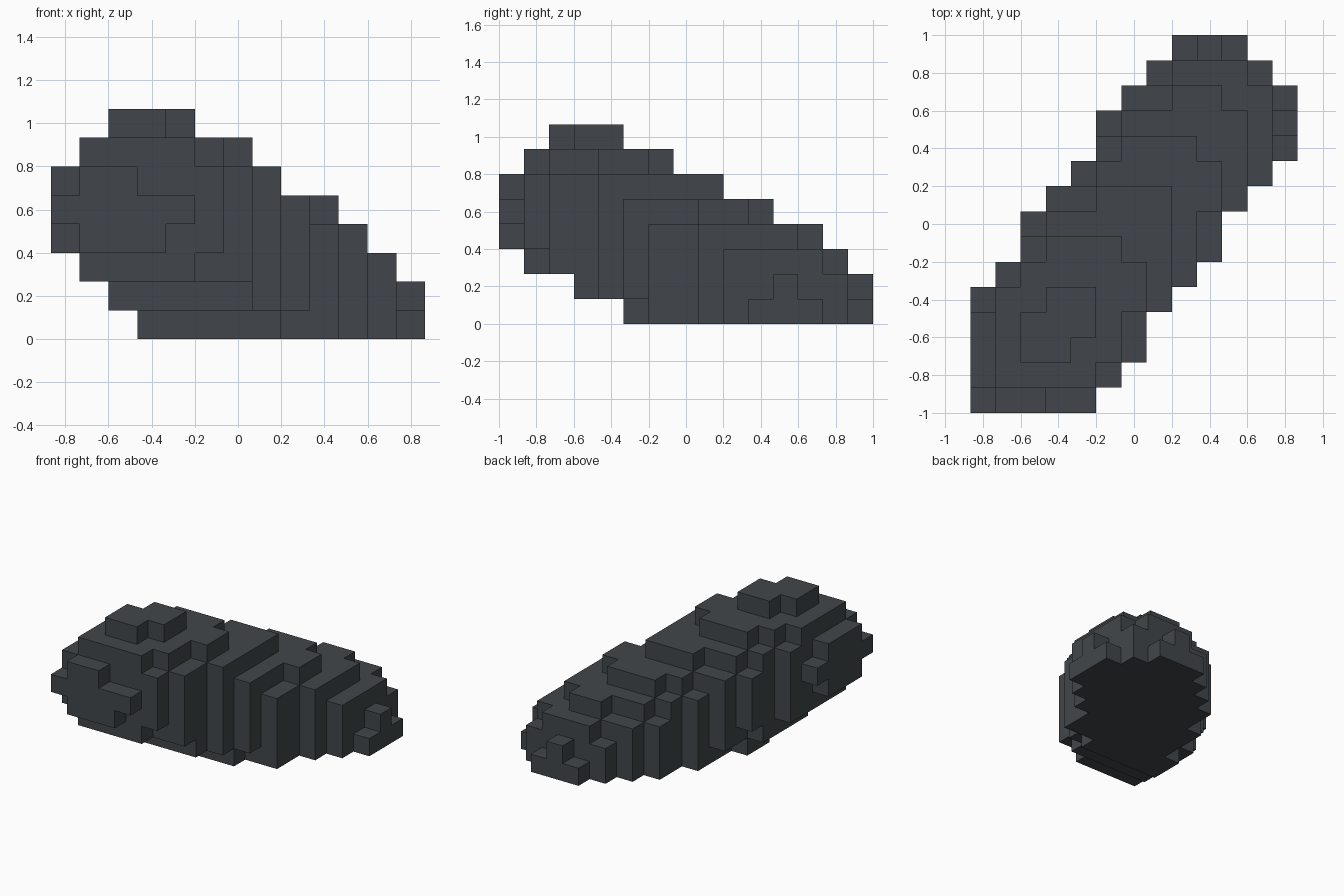
import bpy, bmesh
from mathutils import Vector

cube = bpy.data.objects.get("Cube")
if cube:
    bpy.data.objects.remove(cube, do_unlink=True)

NX, NY, NZ = 13, 15, 8
CELL = 2 / NY

# Outline spans (first and last block) that trim the tilted body
TOP_SPANS = [(0, 4), (0, 5), (0, 6), (0, 6), (0, 7), (1, 8), (2, 9), (2, 9),
             (3, 10), (4, 11), (5, 12), (5, 12), (6, 12), (7, 11), (8, 10)]
FRONT_SPANS = [(3, 12), (2, 12), (1, 11), (0, 10), (0, 9), (0, 7), (1, 6), (2, 4)]
SIDE_SPANS = [(5, 14), (3, 14), (1, 13), (0, 12), (0, 10), (0, 8), (1, 6), (2, 4)]

# Axis of the capsule, from the raised end to the sunken end
HIGH_END = Vector((3, 3, 4))
LOW_END = Vector((9, 11, 0))
AXIS = LOW_END - HIGH_END
NOSE = Vector((2, 2, 4))
NOSE_TIP = (2, 2, 7)
NOSE_NOTCH = (3, 0, 5)


def within(value, span):
    return span[0] <= value <= span[1]


def in_capsule(p):
    t = (p - HIGH_END).dot(AXIS) / AXIS.length_squared
    if 0 <= t <= 1:
        return (p - HIGH_END - AXIS * t).length_squared < 11.25
    end = HIGH_END if t < 0 else LOW_END
    return (p - end).length_squared < 10.6


def is_filled(i, j, k):
    if (i, j, k) == NOSE_NOTCH:
        return False
    if not (within(i, TOP_SPANS[j]) and within(i, FRONT_SPANS[k])
            and within(j, SIDE_SPANS[k])):
        return False
    p = Vector((i, j, k))
    return (in_capsule(p) or (p - NOSE).length_squared < 8.5
            or (i, j, k) == NOSE_TIP)


cells = {(i, j, k) for i in range(NX) for j in range(NY) for k in range(NZ)
         if is_filled(i, j, k)}

# Skin of the block body: one quad on every exposed block side
bm = bmesh.new()
corners = {}


def corner(p):
    key = tuple(round(c) for c in p)
    if key not in corners:
        x, y, z = key
        corners[key] = bm.verts.new(((x - NX / 2) * CELL, (y - NY / 2) * CELL, z * CELL))
    return corners[key]


for cell in sorted(cells):
    base = Vector(cell)
    for a in range(3):
        u, v = Vector(), Vector()
        u[(a + 1) % 3] = 1
        v[(a + 2) % 3] = 1
        for side in (0, 1):
            step = Vector()
            step[a] = 2 * side - 1
            if tuple(int(c) for c in base + step) in cells:
                continue
            o = base.copy()
            o[a] += side
            ring = [o, o + u, o + u + v, o + v]
            if not side:
                ring.reverse()
            bm.faces.new([corner(p) for p in ring])

mesh = bpy.data.meshes.new("block_body")
bm.to_mesh(mesh)
bm.free()
body = bpy.data.objects.new("block_body", mesh)
bpy.context.collection.objects.link(body)

# Dark slate colour
slate = bpy.data.materials.new("dark_slate")
slate.use_nodes = True
colour = (0.053, 0.062, 0.069, 1)
slate.diffuse_color = colour
slate.node_tree.nodes["Principled BSDF"].inputs["Base Color"].default_value = colour
mesh.materials.append(slate)
